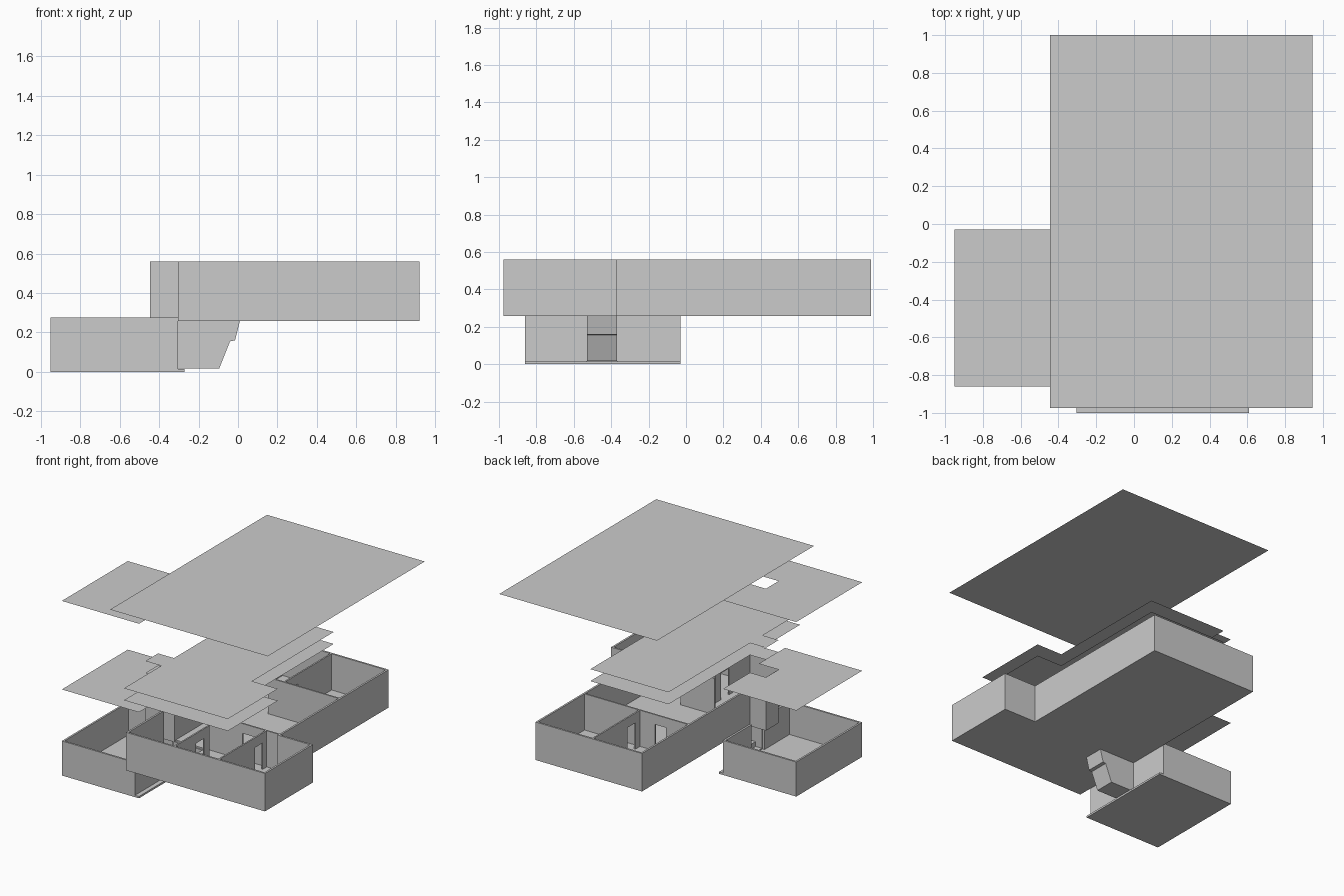
import bpy
import bmesh
from mathutils import Vector

cube = bpy.data.objects.get("Cube")
if cube:
    bpy.data.objects.remove(cube, do_unlink=True)

grey = bpy.data.materials.new("plain_grey")
grey.use_nodes = True
colour = (0.6, 0.6, 0.6, 1)
grey.diffuse_color = colour
grey.node_tree.nodes["Principled BSDF"].inputs["Base Color"].default_value = colour


def finish(name, bm):
    bmesh.ops.recalc_face_normals(bm, faces=bm.faces)
    mesh = bpy.data.meshes.new(name)
    bm.to_mesh(mesh)
    bm.free()
    mesh.materials.append(grey)
    obj = bpy.data.objects.new(name, mesh)
    bpy.context.scene.collection.objects.link(obj)
    return obj


def extrude(bm, points, direction):
    """Add a flat outline to bm and give it depth."""
    face = bm.faces.new([bm.verts.new(p) for p in points])
    top = bmesh.ops.extrude_face_region(bm, geom=[face], use_keep_orig=True)["geom"]
    bmesh.ops.translate(bm, vec=direction,
                        verts=[v for v in top if isinstance(v, bmesh.types.BMVert)])


def slab(name, outline, z0, z1):
    bm = bmesh.new()
    extrude(bm, [(x, y, z0) for x, y in outline], (0, 0, z1 - z0))
    return finish(name, bm)


def sheet(name, outline, z):
    bm = bmesh.new()
    face = bm.faces.new([bm.verts.new((x, y, z)) for x, y in outline])
    face.normal_update()
    if face.normal.z < 0:
        face.normal_flip()
    mesh = bpy.data.meshes.new(name)
    bm.to_mesh(mesh)
    bm.free()
    mesh.materials.append(grey)
    bpy.context.scene.collection.objects.link(bpy.data.objects.new(name, mesh))


def side_profile(name, profile, y0, y1):
    bm = bmesh.new()
    extrude(bm, [(x, y0, z) for x, z in profile], (0, y1 - y0, 0))
    return finish(name, bm)


def shell(name, path, z0, z1, t=0.015, closed=True):
    """Walls of thickness t on the inner (left) side of a square-cornered path."""
    pts = [Vector(p) for p in path]
    n = len(pts)
    count = n if closed else n - 1
    inward = []
    for i in range(count):
        d = (pts[(i + 1) % n] - pts[i]).normalized()
        inward.append(Vector((-d.y, d.x)) * t)

    def corner(i):
        if not closed and i == 0:
            return pts[0] + inward[0]
        if not closed and i == n - 1:
            return pts[i] + inward[-1]
        return pts[i % n] + inward[i % n] + inward[(i - 1) % count]

    bm = bmesh.new()
    for i in range(count):
        quad = [pts[i], pts[(i + 1) % n], corner(i + 1), corner(i)]
        extrude(bm, [(p.x, p.y, z0) for p in quad], (0, 0, z1 - z0))
    return finish(name, bm)


def rect(x0, y0, x1, y1):
    return [(x0, y0), (x1, y0), (x1, y1), (x0, y1)]


def door_wall(name, axis, at, start, end, door, width=0.1, t=0.012):
    """Partition along x or y with one doorway."""
    spans = [(start, door, FLOOR, TOP), (door + width, end, FLOOR, TOP),
             (door, door + width, FLOOR + 0.21, TOP)]
    bm = bmesh.new()
    for a, b, z0, z1 in spans:
        box = rect(a, at, b, at + t) if axis == "x" else rect(at, a, at + t, b)
        extrude(bm, [(x, y, z0) for x, y in box], (0, 0, z1 - z0))
    return finish(name, bm)


FLOOR, TOP = 0.272, 0.56
LEFT, BAY = -0.305, -0.445      # main side wall and stair bay
S0, S1 = -0.53, -0.37           # stairwell span in y

# Upper storey: outer walls with a stair bay, and floor with a stair opening
body = [(LEFT, -0.975), (0.92, -0.975), (0.92, S1), (0.634, S1),
        (0.634, 0.99), (LEFT, 0.99)]
bay = [(LEFT, S1), (BAY, S1), (BAY, S0), (LEFT, S0)]
shell("upper_walls", body + bay, 0.26, TOP)
slab("upper_floor", body + [(LEFT, S1), (0, S1), (0, S0), (LEFT, S0)], 0.258, FLOOR)

# Upper partitions
door_wall("front_room_wall", "y", 0.5, -0.96, S1, -0.52)
door_wall("middle_room_wall", "y", 0.11, -0.96, S0, -0.7)
door_wall("front_cross_wall", "x", S1, 0.0, 0.634, 0.3)
door_wall("back_room_wall", "y", 0.13, 0.38, 0.975, 0.45)
door_wall("back_cross_wall", "x", 0.38, -0.29, 0.62, -0.1)

# Lower storey: slab and walls, open at the stairs
slab("lower_floor", rect(-0.95, -0.86, -0.27, -0.03), 0, 0.015)
shell("lower_walls", [(LEFT, S1), (LEFT, -0.03), (-0.95, -0.03),
                      (-0.95, -0.86), (LEFT, -0.86), (LEFT, S0)],
      0.01, 0.275, closed=False)

# Stairwell: sloped side panels and a flight of steps
under = [(LEFT, 0.018), (-0.095, 0.018), (-0.04, 0.155), (-0.015, 0.16), (0.01, 0.26)]
for name, y in (("stair_side_front", S0), ("stair_side_back", S1 - 0.01)):
    side_profile(name, under + [(LEFT, 0.26)], y, y + 0.01)
steps = []
count = 6
for i in range(count, 0, -1):
    x = -0.25 + 0.04 * (i - 1)
    z = 0.025 + 0.039 * i
    steps += [(x + 0.04 if i < count else 0.01, z), (x, z)]
steps += [(-0.25, 0.025), (LEFT, 0.025)]
side_profile("stairs", under + steps, S0 + 0.01, S1 - 0.01)

# Lifted sheets: lower ceilings, upper ceilings and main roof
lower_sheet = [(-0.95, -0.86), (-0.27, -0.86), (-0.27, S0), (BAY, S0),
               (BAY, S1), (LEFT, S1), (LEFT, -0.03), (-0.95, -0.03)]
sheet("lower_ceiling", lower_sheet, 0.685)
sheet("lower_roof", lower_sheet, 1.39)
upper_sheet = [(LEFT, -1.0), (0.61, -1.0), (0.61, S1), (0.384, S1),
               (0.384, 0.656), (LEFT, 0.656)] + bay
sheet("upper_ceiling_low", upper_sheet, 0.825)
sheet("upper_ceiling_high", upper_sheet, 0.92)
sheet("main_roof", rect(BAY, -0.975, 0.945, 1.0), 1.5)
